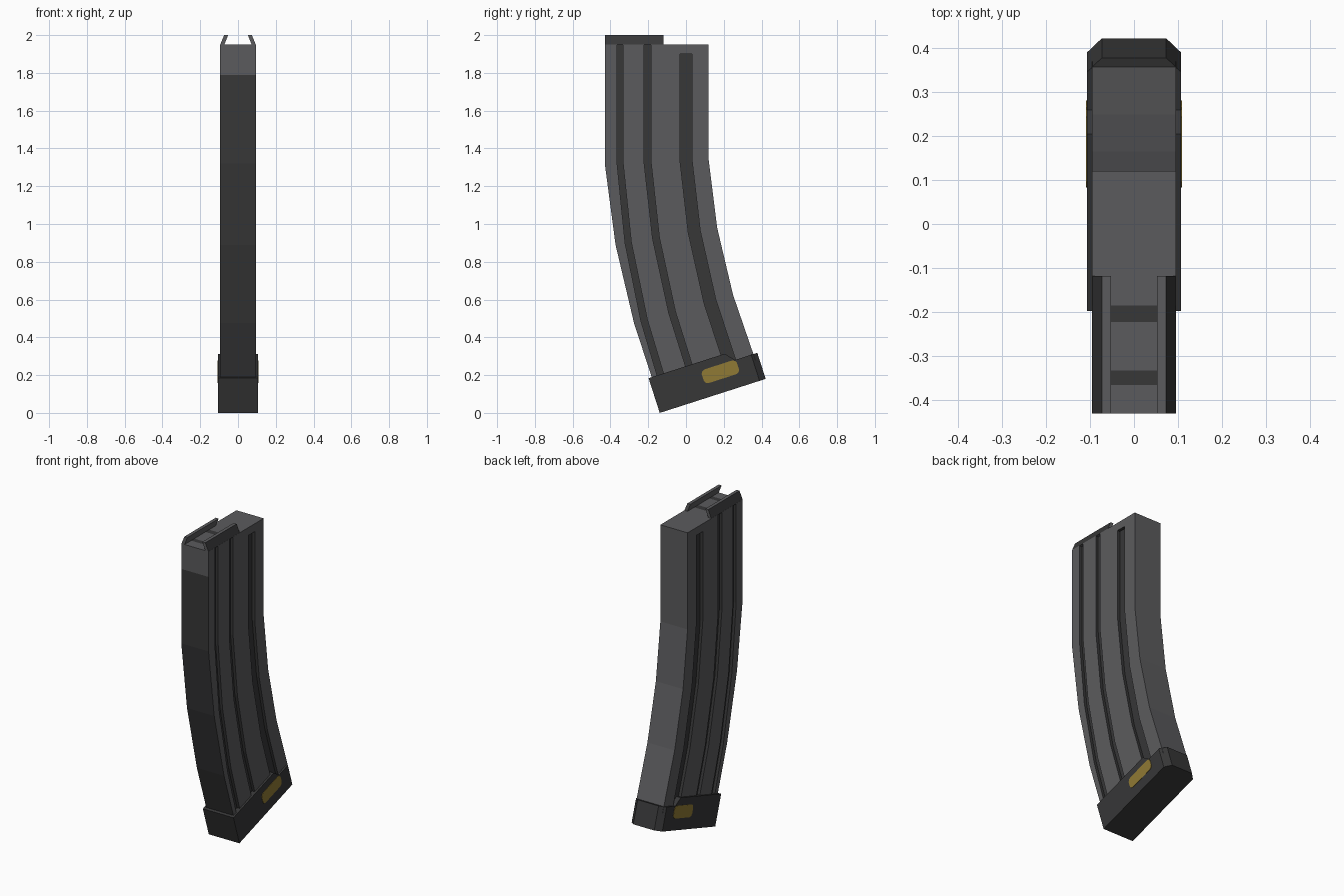
import bpy, bmesh, math
from mathutils import Vector

if "Cube" in bpy.data.objects:
    bpy.data.objects.remove(bpy.data.objects["Cube"])


def material(name, rgb):
    m = bpy.data.materials.new(name)
    m.diffuse_color = (*rgb, 1)
    m.use_nodes = True
    m.node_tree.nodes["Principled BSDF"].inputs["Base Color"].default_value = m.diffuse_color
    return m


GREY = material("grey metal", (0.105, 0.105, 0.11))
DARK = material("dark metal", (0.038, 0.038, 0.039))
GOLD = material("dull gold", (0.28, 0.195, 0.035))


def finish(bm, name, mats):
    bmesh.ops.recalc_face_normals(bm, faces=bm.faces[:])
    mesh = bpy.data.meshes.new(name)
    bm.to_mesh(mesh)
    bm.free()
    for m in mats:
        mesh.materials.append(m)
    ob = bpy.data.objects.new(name, mesh)
    bpy.context.collection.objects.link(ob)
    return ob


def prism(points, offset):
    """Solid made by sweeping a closed polygon along an offset."""
    bm = bmesh.new()
    lo = [bm.verts.new(p) for p in points]
    hi = [bm.verts.new(Vector(p) + Vector(offset)) for p in points]
    bm.faces.new(lo)
    bm.faces.new(hi[::-1])
    for i in range(len(lo)):
        j = (i + 1) % len(lo)
        bm.faces.new((lo[i], lo[j], hi[j], hi[i]))
    return bm


# Curved body: rows of front (y, z), rear (y, z), curve amount, rear groove open
W, DEPTH = 0.095, 0.018
ROWS = [
    ((-0.43, 1.95), (0.12, 1.95), 0, False),
    ((-0.43, 1.90), (0.12, 1.90), 0, False),
    ((-0.43, 1.90), (0.12, 1.90), 0, True),
    ((-0.43, 1.79), (0.12, 1.79), 0, True),
    ((-0.43, 1.32), (0.12, 1.34), 0, True),
    ((-0.373, 0.89), (0.165, 0.98), 0.35, True),
    ((-0.275, 0.475), (0.249, 0.625), 0.7, True),
    ((-0.155, 0.108), (0.369, 0.276), 1, True),
]
GROOVES_TOP = [(0.118, 0.176), (0.378, 0.445), (0.724, 0.84)]
GROOVES_LOW = [(0.05, 0.115), (0.34, 0.405), (0.70, 0.82)]


def half_section(row):
    front, rear, k, rear_open = row
    pts = [(0, W)]
    for g, (top, low) in enumerate(zip(GROOVES_TOP, GROOVES_LOW)):
        a, b = (t + (l - t) * k for t, l in zip(top, low))
        d = W - DEPTH if g < 2 or rear_open else W
        pts += [(a, W), (a, d), (b, d), (b, W)]
    pts.append((1, W))
    f, r = Vector(front), Vector(rear)
    return [(x, *f.lerp(r, t)) for t, x in pts]


bm = bmesh.new()
grid = []
for row in ROWS:
    half = half_section(row)
    grid.append([[bm.verts.new((s * x, y, z)) for x, y, z in half] for s in (1, -1)])
n = len(grid[0][0])
groove_cols = [c for c in range(n - 1) if c % 4 != 0]
for r in range(len(grid) - 1):
    a, b = grid[r], grid[r + 1]
    for s in (0, 1):
        for c in range(n - 1):
            f = bm.faces.new((a[s][c], a[s][c + 1], b[s][c + 1], b[s][c]))
            closed = c > 8 and r == 0
            f.material_index = int(c in groove_cols and not closed)
    # front strip is dark below the collar, rear spine stays grey
    bm.faces.new((a[0][0], a[1][0], b[1][0], b[0][0])).material_index = int(r >= 3)
    bm.faces.new((a[0][-1], a[1][-1], b[1][-1], b[0][-1]))
for r in (0, -1):
    for c in range(n - 1):
        p, q = grid[r]
        f = bm.faces.new((p[c], p[c + 1], q[c + 1], q[c]))
        f.material_index = int(c in (2, 6))
bmesh.ops.remove_doubles(bm, verts=bm.verts[:], dist=1e-5)
bmesh.ops.dissolve_degenerate(bm, dist=1e-5, edges=bm.edges[:])
finish(bm, "curved_body", [GREY, DARK])

# Feed lips: leaning rails, dark on the outside
for side, name in ((1, "right_feed_lip"), (-1, "left_feed_lip")):
    section = [(0.095, 1.948), (0.073, 2.0), (0.052, 2.0), (0.073, 1.948)]
    bm = prism([(side * x, -0.43, z) for x, z in section], (0, 0.312, 0))
    bmesh.ops.recalc_face_normals(bm, faces=bm.faces[:])
    for f in bm.faces:
        f.material_index = int(f.normal.x * side > 0.5)
    finish(bm, name, [GREY, DARK])

# Tilted base plate, laid out in its own axes: u along it, v across it
TILT = math.radians(17.8)
U = Vector((0, math.cos(TILT), math.sin(TILT)))
V = Vector((0, -math.sin(TILT), math.cos(TILT)))
ORIGIN = Vector((0, -0.139, 0.0))
BW = 0.107


def at(u, v, x):
    return ORIGIN + U * u + V * v + Vector((x, 0, 0))


outline = [(0, 0), (0.589, 0), (0.589, 0.145), (0.465, 0.145), (0.423, 0.193), (0, 0.193)]
bm = prism([at(u, v, -BW) for u, v in outline], (2 * BW, 0, 0))
for s in (1, -1):  # cut the two rear corners
    normal = U * 0.034 + Vector((s * 0.034, 0, 0))
    cut = bmesh.ops.bisect_plane(bm, geom=bm.verts[:] + bm.edges[:] + bm.faces[:],
                                 plane_co=at(0.589, 0, s * 0.073), plane_no=normal,
                                 clear_outer=True)
    bmesh.ops.holes_fill(bm, edges=[e for e in bm.edges if e.is_boundary])
finish(bm, "base_plate", [DARK])

# Gold marking plates with clipped corners on both sides of the base
badge = []
for su, sv in ((1, 1), (-1, 1), (-1, -1), (1, -1)):
    corner = [(0.098, 0.018), (0.092, 0.031), (0.078, 0.038)]
    if su * sv < 0:
        corner.reverse()
    badge += [(0.372 + su * u, 0.109 + sv * v) for u, v in corner]
for s, name in ((1, "right_marking"), (-1, "left_marking")):
    bm = prism([at(u, v, s * (BW - 0.002)) for u, v in badge], (s * 0.004, 0, 0))
    finish(bm, name, [GOLD])
